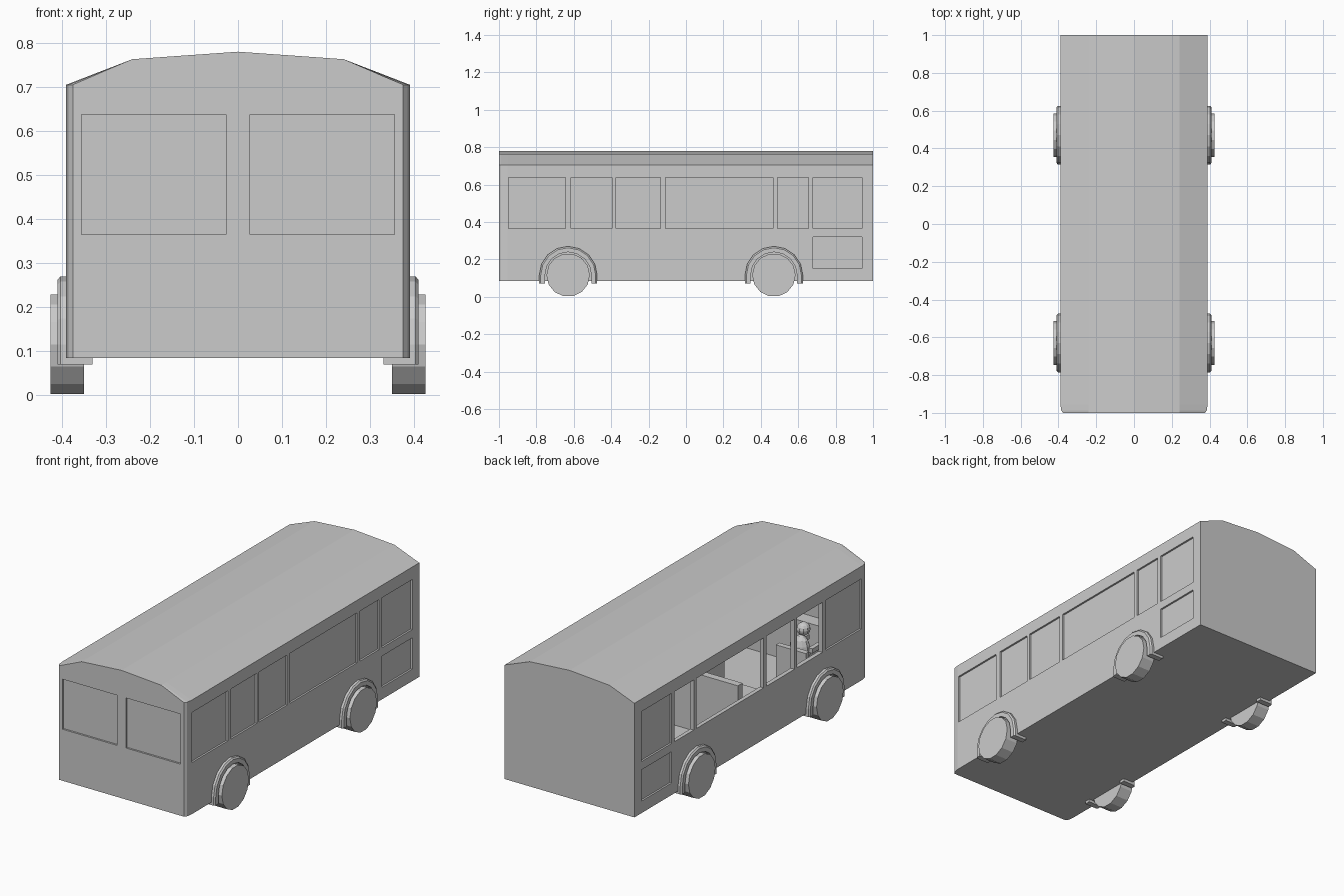
import bpy, bmesh, math
from mathutils import Matrix, Vector

if "Cube" in bpy.data.objects:
    bpy.data.objects.remove(bpy.data.objects["Cube"])


def add_object(name, bm):
    bmesh.ops.recalc_face_normals(bm, faces=bm.faces)
    me = bpy.data.meshes.new(name)
    bm.to_mesh(me)
    bm.free()
    ob = bpy.data.objects.new(name, me)
    bpy.context.collection.objects.link(ob)
    return ob


def add_box(bm, x0, x1, y0, y1, z0, z1):
    size = (x1 - x0, y1 - y0, z1 - z0)
    mid = Vector((x0 + x1, y0 + y1, z0 + z1)) / 2
    bmesh.ops.create_cube(bm, size=1, matrix=Matrix.Translation(mid) @ Matrix.Diagonal((*size, 1)))


def boxes(name, specs):
    bm = bmesh.new()
    for s in specs:
        add_box(bm, *s)
    return add_object(name, bm)


def loft(name, sections):
    bm = bmesh.new()
    rings = [[bm.verts.new(p) for p in s] for s in sections]
    for a, b in zip(rings, rings[1:]):
        for i in range(len(a)):
            j = (i + 1) % len(a)
            bm.faces.new((a[i], a[j], b[j], b[i]))
    bm.faces.new(rings[0])
    bm.faces.new(rings[-1])
    return add_object(name, bm)


def cut(target, cutter):
    mod = target.modifiers.new("cut", 'BOOLEAN')
    mod.object, mod.operation, mod.solver = cutter, 'DIFFERENCE', 'EXACT'
    bpy.context.view_layer.objects.active = target
    bpy.ops.object.modifier_apply(modifier=mod.name)
    bpy.data.objects.remove(cutter)


def section(y, w, t=0.0):
    # body cross-section with half-width w, inset by wall thickness t
    half = [(w - t, 0.085 + t), (w - t, 0.705 - t), (0.24, 0.763 - t)]
    pts = half + [(0, 0.78 - t)] + [(-x, z) for x, z in reversed(half)]
    return [(x, y, z) for x, z in pts]


# hollow body shell with softly rounded front corners
body = loft("bus_body", [section(-1, 0.375), section(-0.988, 0.385),
                         section(-0.955, 0.39), section(1, 0.39)])
cut(body, loft("cavity", [section(-0.98, 0.385, 0.02), section(0.98, 0.39, 0.02)]))

# window and hatch recesses; the middle windows on the left are open
spans = [(-0.95, -0.645), (-0.615, -0.395), (-0.375, -0.135),
         (-0.11, 0.465), (0.49, 0.655), (0.68, 0.94)]
holes = []
for i, (y0, y1) in enumerate(spans):
    left_depth = 0.05 if 0 < i < 5 else 0.01
    holes.append((0.38, 0.45, y0, y1, 0.365, 0.637))
    holes.append((-0.45, -0.39 + left_depth, y0, y1, 0.365, 0.637))
for s in (-1, 1):
    x = sorted((s * 0.38, s * 0.45))
    holes.append((*x, 0.68, 0.94, 0.15, 0.32))
    x = sorted((s * 0.027, s * 0.355))
    holes.append((*x, -1.05, -0.99, 0.365, 0.637))
cut(body, boxes("window_cutters", holes))


def fender(name, side, yc):
    # half-ring arch with short straight legs
    zc, bm, rings = 0.115, bmesh.new(), []
    path = [(1, 0, 0.07)] + [(math.cos(a), math.sin(a), None)
                             for a in (math.pi * k / 8 for k in range(9))] + [(-1, 0, 0.07)]
    for c, s, z in path:
        ring = []
        for x, r in ((0.33, 0.124), (0.41, 0.124), (0.41, 0.147), (0.403, 0.155), (0.33, 0.155)):
            ring.append((side * x, yc + c * r, z if z is not None else zc + s * r))
        rings.append(ring)
    bm.free()
    return loft(name, rings)


def wheel(name, side, yc):
    bm = bmesh.new()
    m = Matrix.Translation((side * 0.3875, yc, 0.116)) @ Matrix.Rotation(math.pi / 2, 4, 'Y')
    bmesh.ops.create_cone(bm, cap_ends=True, segments=14, radius1=0.116, radius2=0.116,
                          depth=0.075, matrix=m)
    return add_object(name, bm)


# wheels and fenders
for side, sn in ((-1, "left"), (1, "right")):
    for yc, yn in ((-0.63, "front"), (0.47, "rear")):
        wheel(f"{yn}_{sn}_wheel", side, yc)
        fender(f"{yn}_{sn}_fender", side, yc)

# interior: benches, table, rear compartment
boxes("bench_seats", [(-0.34, 0.05, -0.25, 0.0, 0.105, 0.27), (-0.34, 0.05, 0.0, 0.04, 0.105, 0.42),
                      (0.12, 0.36, -0.5, 0.3, 0.105, 0.25)])
boxes("rear_compartment", [(-0.36, 0.36, 0.67, 0.975, 0.105, 0.36)])
boxes("driver_seat", [(-0.30, -0.12, -0.78, -0.62, 0.105, 0.21),
                      (-0.30, -0.12, -0.63, -0.60, 0.105, 0.34)])
boxes("dashboard", [(-0.36, 0.36, -0.975, -0.90, 0.105, 0.34)])

# seated driver
bm = bmesh.new()
bmesh.ops.create_uvsphere(bm, u_segments=10, v_segments=8, radius=0.035,
                          matrix=Matrix.Translation((-0.21, -0.71, 0.41)))
bmesh.ops.create_uvsphere(bm, u_segments=10, v_segments=8, radius=0.05,
                          matrix=Matrix.Translation((-0.21, -0.69, 0.30)) @ Matrix.Diagonal((1, 0.8, 1.7, 1)))
for s in (-1, 1):
    add_box(bm, -0.21 + s * 0.055 - 0.012, -0.21 + s * 0.055 + 0.012, -0.82, -0.69, 0.30, 0.325)
    add_box(bm, -0.21 + s * 0.028 - 0.016, -0.21 + s * 0.028 + 0.016, -0.82, -0.67, 0.21, 0.245)
    add_box(bm, -0.21 + s * 0.028 - 0.014, -0.21 + s * 0.028 + 0.014, -0.85, -0.82, 0.105, 0.245)
add_object("driver_figure", bm)
